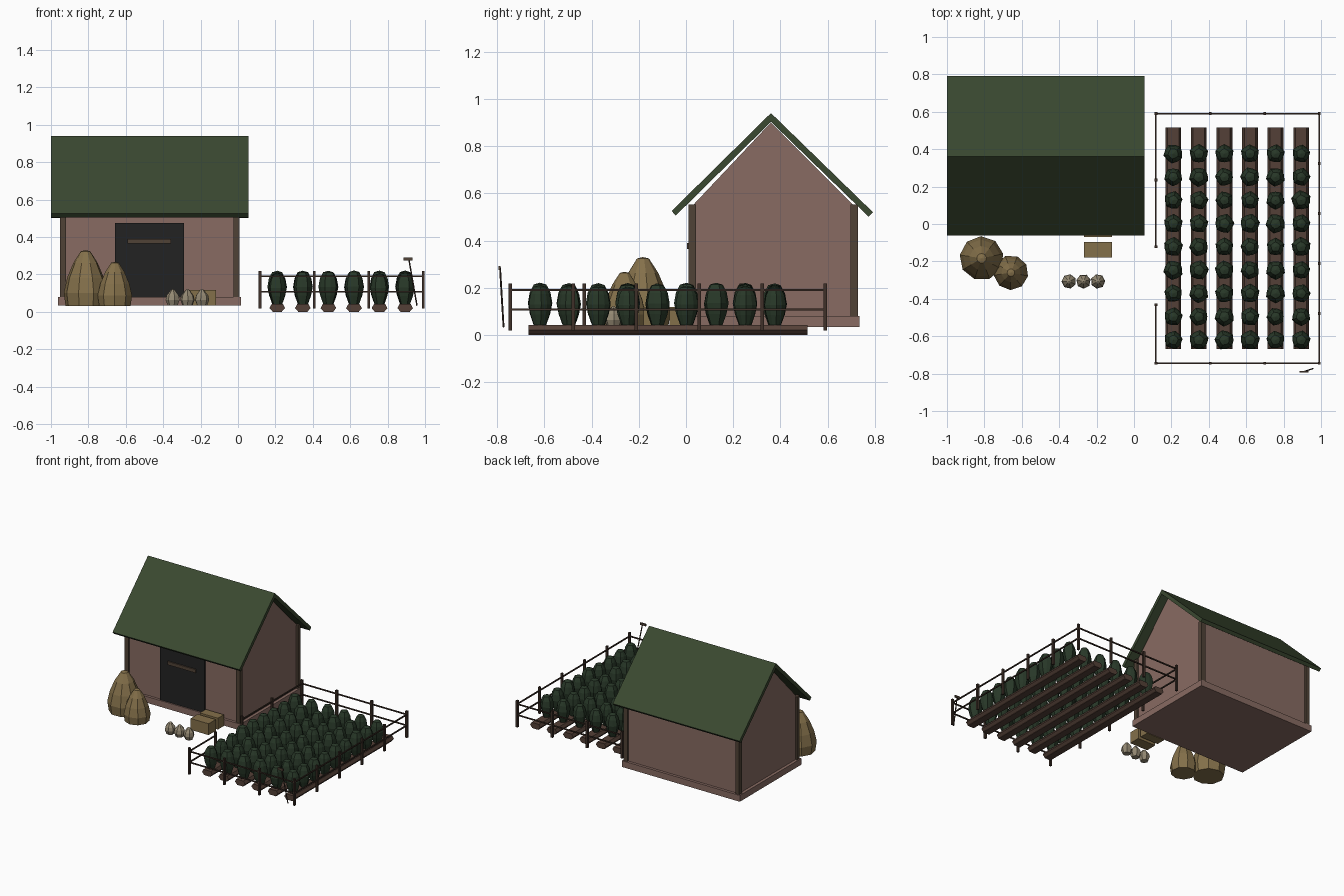
import bpy, bmesh, math, random
from mathutils import Vector

if "Cube" in bpy.data.objects:
    bpy.data.objects.remove(bpy.data.objects["Cube"])

random.seed(4)


def mat(name, r, g, b):
    m = bpy.data.materials.new(name)
    lin = [((c / 255 + 0.055) / 1.055) ** 2.4 for c in (r, g, b)]
    m.diffuse_color = (*lin, 1)
    m.use_nodes = True
    m.node_tree.nodes["Principled BSDF"].inputs["Base Color"].default_value = m.diffuse_color
    return m


WALL = mat("clay wall", 136, 107, 98)
ROOF = mat("green roof", 58, 72, 48)
TIMBER = mat("timber", 80, 66, 54)
DOOR = mat("dark door", 34, 34, 34)
HAY = mat("hay", 132, 112, 74)
SACK = mat("sack cloth", 148, 137, 115)
LEAF = mat("leaf", 40, 56, 40)
SOIL = mat("soil", 84, 64, 55)
FENCE = mat("fence wood", 62, 48, 40)


def finish(name, bm, material):
    bmesh.ops.recalc_face_normals(bm, faces=bm.faces)
    me = bpy.data.meshes.new(name)
    bm.to_mesh(me)
    bm.free()
    me.materials.append(material)
    ob = bpy.data.objects.new(name, me)
    bpy.context.collection.objects.link(ob)
    return ob


def add_prism(bm, a, b):
    """Join two matching outlines into a closed solid."""
    va = [bm.verts.new(p) for p in a]
    vb = [bm.verts.new(p) for p in b]
    bm.faces.new(va)
    bm.faces.new(vb)
    for i in range(len(va)):
        j = (i + 1) % len(va)
        bm.faces.new((va[i], va[j], vb[j], vb[i]))


def add_box(bm, x0, x1, y0, y1, z0, z1):
    ring = [(x0, y0), (x1, y0), (x1, y1), (x0, y1)]
    add_prism(bm, [(x, y, z0) for x, y in ring], [(x, y, z1) for x, y in ring])


def box(name, material, *dims):
    bm = bmesh.new()
    add_box(bm, *dims)
    return finish(name, bm, material)


def add_bar(bm, p, q, r, sides=4):
    """Straight bar between two points."""
    p, q = Vector(p), Vector(q)
    rot = (q - p).to_track_quat('Z', 'Y')
    ring = [rot @ Vector((r * math.cos(t), r * math.sin(t), 0))
            for t in (2 * math.pi * (i + 0.5) / sides for i in range(sides))]
    add_prism(bm, [p + v for v in ring], [q + v for v in ring])


def add_lathe(bm, x, y, z, profile, sides, scale=1, turn=0, ripple=0):
    """Closed turned solid from (radius, height) points with a pointed top."""
    rings = []
    for r, h in profile[:-1]:
        ring = []
        for i in range(sides):
            t = turn + 2 * math.pi * i / sides
            rr = r * scale * (1 - ripple * (i % 2))
            ring.append(bm.verts.new((x + rr * math.cos(t), y + rr * math.sin(t), z + h * scale)))
        rings.append(ring)
    tip = bm.verts.new((x, y, z + profile[-1][1] * scale))
    bm.faces.new(rings[0])
    for i in range(sides):
        j = (i + 1) % sides
        for a, b in zip(rings, rings[1:]):
            bm.faces.new((a[i], a[j], b[j], b[i]))
        bm.faces.new((rings[-1][i], rings[-1][j], tip))


def extrude_x(name, material, outline, x0, x1):
    bm = bmesh.new()
    add_prism(bm, [(x0, y, z) for y, z in outline], [(x1, y, z) for y, z in outline])
    return finish(name, bm, material)


# Barn body with gables, and its footing
extrude_x("barn_walls", WALL, [(0.025, 0.05), (0.025, 0.545), (0.36, 0.9),
                               (0.715, 0.545), (0.715, 0.05)], -0.94, -0.005)
box("barn_footing", WALL, -0.962, 0.017, 0.005, 0.735, 0.033, 0.08)

# Roof slopes
extrude_x("roof_front", ROOF, [(0.36, 0.94), (-0.061, 0.525), (-0.043, 0.506), (0.36, 0.903)],
          -1.0, 0.055)
extrude_x("roof_back", ROOF, [(0.36, 0.94), (0.792, 0.52), (0.774, 0.501), (0.36, 0.903)],
          -1.0, 0.055)

# Corner posts
bm = bmesh.new()
for x in (-0.952, -0.023):
    for y in (0.011, 0.697):
        add_box(bm, x, x + 0.032, y, y + 0.032, 0.08, 0.553)
finish("corner_posts", bm, TIMBER)

# Door and its bar
box("barn_door", DOOR, -0.657, -0.288, 0.014, 0.03, 0.08, 0.476)
box("door_bar", TIMBER, -0.59, -0.357, 0.005, 0.016, 0.365, 0.39)

# Haystacks
STACK = [(0.108, 0), (0.118, 0.07), (0.1, 0.15), (0.066, 0.23), (0.026, 0.292), (0, 0.298)]
for name, x, y, s, turn in (("haystack_large", -0.815, -0.183, 1.0, 0.2),
                            ("haystack_small", -0.658, -0.26, 0.79, 0.5)):
    bm = bmesh.new()
    add_lathe(bm, x, y, 0.032, STACK, 9, s, turn)
    finish(name, bm, HAY)

# Hay bales
box("bale_front", HAY, -0.268, -0.118, -0.18, -0.095, 0.033, 0.118)
box("bale_back", HAY, -0.268, -0.118, -0.07, 0.0, 0.033, 0.118)

# Grain sacks
bm = bmesh.new()
for x in (-0.348, -0.27, -0.193):
    add_lathe(bm, x, -0.307, 0.033, [(0.027, 0), (0.039, 0.03), (0.034, 0.055), (0.012, 0.083),
                                     (0, 0.09)], 7, 1, x * 9)
finish("grain_sacks", bm, SACK)

# Soil beds and the rows of plants
PLANT = [(0.026, 0), (0.044, 0.05), (0.053, 0.095), (0.045, 0.14), (0.028, 0.172), (0, 0.18)]
BED = [(-0.042, 0.02), (-0.026, 0.003), (0.026, 0.003), (0.042, 0.02), (0.03, 0.042), (-0.03, 0.042)]
beds, plants = bmesh.new(), bmesh.new()
for i in range(6):
    x = 0.21 + 0.1367 * i
    add_prism(beds, [(x + u, -0.667, z) for u, z in BED], [(x + u, 0.515, z) for u, z in BED])
    for j in range(9):
        add_lathe(plants, x, -0.62 + 0.1245 * j, 0.038, PLANT, 10,
                  random.uniform(0.92, 1.02), random.uniform(0, 1), 0.1)
# Slab feet bring the beds down to the ground
for i in range(6):
    x = 0.21 + 0.1367 * i
    add_box(beds, x - 0.026, x + 0.026, -0.667, 0.515, 0, 0.01)
finish("soil_beds", beds, SOIL)
finish("crop_plants", plants, LEAF)

# Fence posts and rails, with an opening on the left side
X0, X1, Y0, Y1 = 0.117, 0.99, -0.745, 0.59
posts = {(X0, -0.432), (X0, -0.122), (X0, 0.235)}
for i in range(4):
    x = X0 + (X1 - X0) * i / 3
    posts |= {(x, Y0), (x, Y1)}
for i in range(1, 5):
    posts.add((X1, Y0 + (Y1 - Y0) * i / 5))
bm = bmesh.new()
for x, y in sorted(posts):
    add_box(bm, x - 0.0075, x + 0.0075, y - 0.0075, y + 0.0075, 0.018, 0.218)
finish("fence_posts", bm, FENCE)

bm = bmesh.new()
for z in (0.108, 0.19):
    for p, q in (((X0, Y0), (X1, Y0)), ((X0, Y1), (X1, Y1)), ((X1, Y0), (X1, Y1)),
                 ((X0, Y0), (X0, -0.432)), ((X0, -0.122), (X0, Y1))):
        add_bar(bm, (*p, z), (*q, z), 0.006)
finish("fence_rails", bm, FENCE)

# Leaning hoe
bm = bmesh.new()
add_bar(bm, (0.957, -0.773, 0.033), (0.913, -0.788, 0.285), 0.004, 6)
finish("hoe_handle", bm, FENCE)
box("hoe_head", TIMBER, 0.885, 0.932, -0.794, -0.785, 0.276, 0.292)
